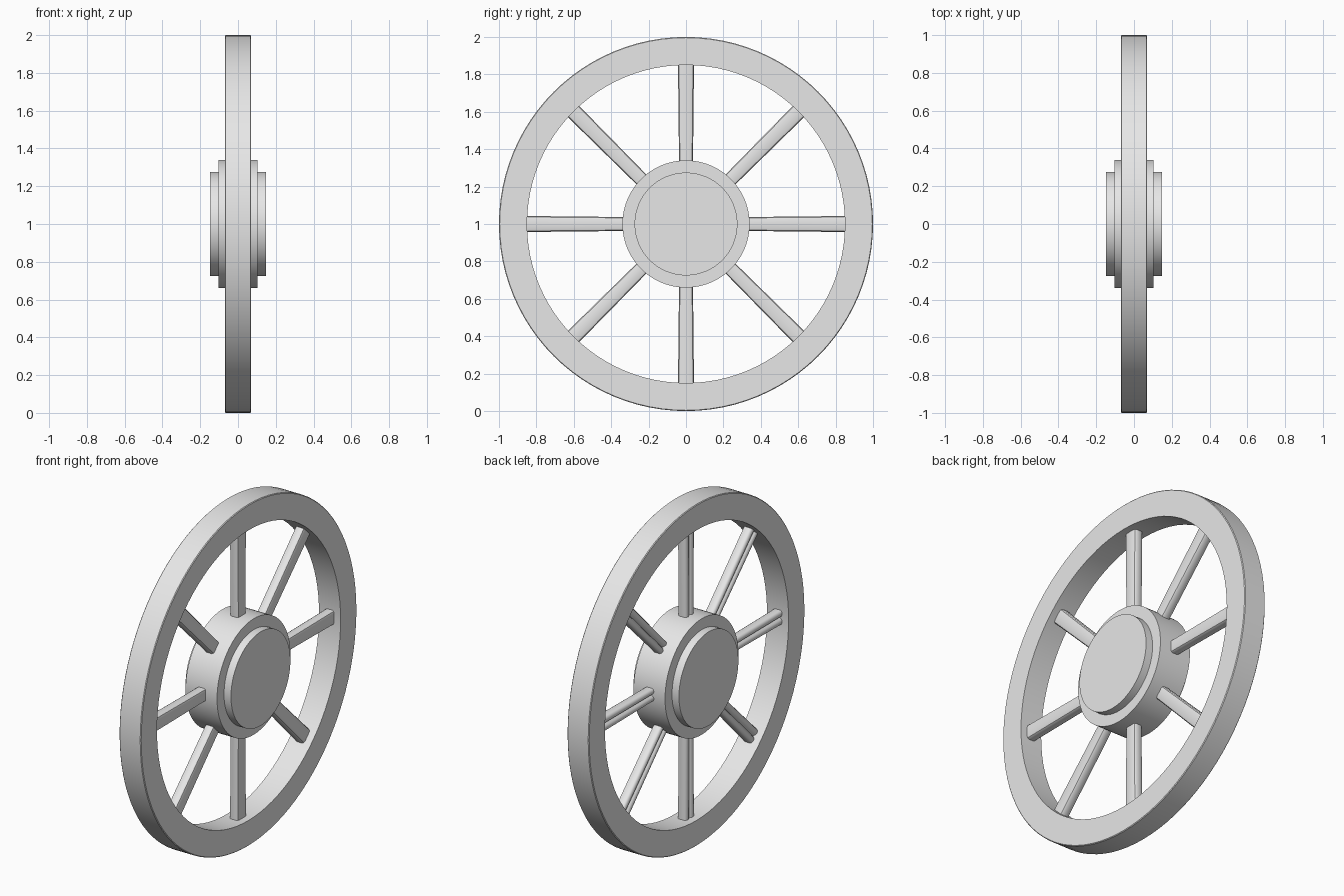
import bpy
import bmesh
from math import sin, cos, pi, radians

cube = bpy.data.objects.get("Cube")
if cube:
    bpy.data.objects.remove(cube, do_unlink=True)

HUB_Z = 1.0
SEGMENTS = 96

grey = bpy.data.materials.new("plain grey")
grey.use_nodes = True
grey.diffuse_color = (0.8, 0.8, 0.8, 1)
shader = next(n for n in grey.node_tree.nodes if n.type == 'BSDF_PRINCIPLED')
shader.inputs["Base Color"].default_value = grey.diffuse_color


def finish(name, bm):
    """Turn a bmesh into a smooth, sharp-edged object."""
    bmesh.ops.recalc_face_normals(bm, faces=bm.faces[:])
    mesh = bpy.data.meshes.new(name)
    bm.to_mesh(mesh)
    bm.free()
    mesh.materials.append(grey)
    obj = bpy.data.objects.new(name, mesh)
    bpy.context.collection.objects.link(obj)
    obj.location.z = HUB_Z
    bpy.ops.object.select_all(action='DESELECT')
    obj.select_set(True)
    bpy.context.view_layer.objects.active = obj
    bpy.ops.object.shade_smooth_by_angle(angle=radians(35))
    return obj


def lathe(name, profile, closed):
    """Spin (x, radius) points about the axle; open profiles get end caps."""
    bm = bmesh.new()
    rings = []
    for x, r in profile:
        rings.append([bm.verts.new((x, r * cos(2 * pi * i / SEGMENTS),
                                    r * sin(2 * pi * i / SEGMENTS)))
                      for i in range(SEGMENTS)])
    pairs = list(zip(rings, rings[1:]))
    if closed:
        pairs.append((rings[-1], rings[0]))
    else:
        bm.faces.new(rings[0])
        bm.faces.new(rings[-1])
    for a, b in pairs:
        for i in range(SEGMENTS):
            j = (i + 1) % SEGMENTS
            bm.faces.new((a[i], a[j], b[j], b[i]))
    return finish(name, bm)


# Rim with a tiny bevel on its outer edges
W, B = 0.07, 0.004
lathe("rim", [(-W, 0.85), (-W, 1 - B), (B - W, 1), (W - B, 1),
              (W, 1 - B), (W, 0.85)], closed=True)

# Hub drum and the raised disc on both of its sides
lathe("hub", [(-0.102, 0.34), (0.102, 0.34)], closed=False)
lathe("hub_disc", [(-0.147, 0.275), (0.147, 0.275)], closed=False)

# Spoke section: flat on one side, two rounded lobes with a groove on the other
half = [(0.028, 0.65), (0.025, 0.87), (0.017, 1.0), (-0.017, 1.0),
        (-0.025, 0.87), (-0.029, 0.65), (-0.029, 0.45), (-0.024, 0.2)]
section = half + [(-0.012, 0)] + [(x, -w) for x, w in reversed(half)]


def spoke(name, angle):
    """Slightly tapered spoke running from inside the hub into the rim."""
    bm = bmesh.new()
    ends = []
    for radius, width in ((0.3, 0.037), (0.87, 0.043)):
        ends.append([bm.verts.new((x,
                                   radius * cos(angle) - w * width * sin(angle),
                                   radius * sin(angle) + w * width * cos(angle)))
                     for x, w in section])
    inner, outer = ends
    for i in range(len(section)):
        j = (i + 1) % len(section)
        bm.faces.new((inner[i], inner[j], outer[j], outer[i]))
    bm.faces.new(inner)
    bm.faces.new(outer)
    return finish(name, bm)


for n in range(8):
    spoke(f"spoke_{n + 1}", n * pi / 4)
